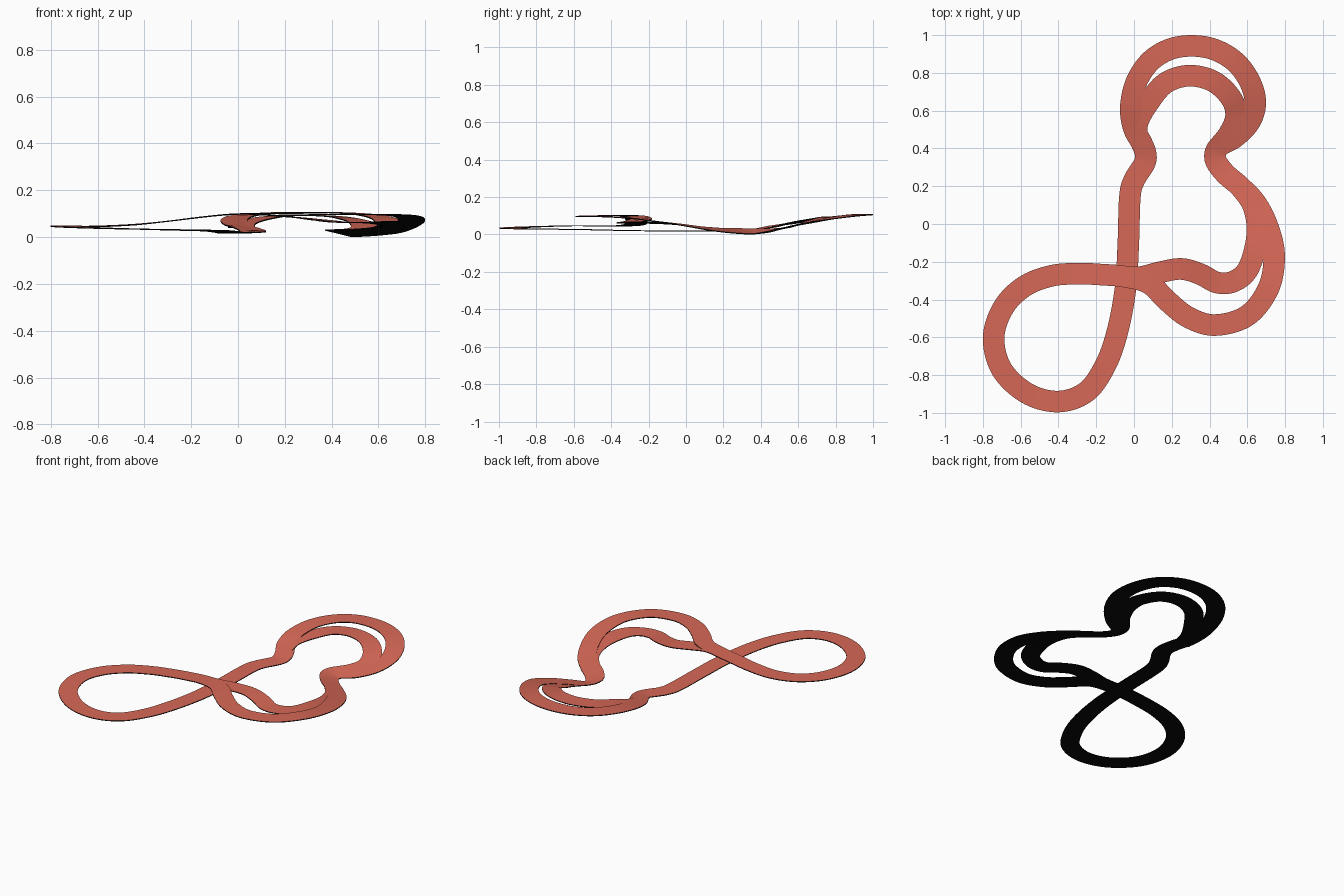
import bpy, bmesh
from mathutils import Vector

if "Cube" in bpy.data.objects:
    bpy.data.objects.remove(bpy.data.objects["Cube"])

HALF = 0.057    # half the road width
THICK = 0.005   # slab thickness
STEPS = 10      # samples between control points

road_red = bpy.data.materials.new("red_road")
road_red.diffuse_color = (0.68, 0.14, 0.095, 1)
road_red.use_nodes = True
road_red.node_tree.nodes["Principled BSDF"].inputs["Base Color"].default_value = road_red.diffuse_color
base_black = bpy.data.materials.new("black_base")
base_black.diffuse_color = (0.003, 0.003, 0.003, 1)
base_black.use_nodes = True
base_black.node_tree.nodes["Principled BSDF"].inputs["Base Color"].default_value = base_black.diffuse_color


def catmull(p0, p1, p2, p3, t):
    return 0.5 * (2 * p1 + (p2 - p0) * t + (2 * p0 - 5 * p1 + 4 * p2 - p3) * t * t
                  + (3 * p1 - p0 - 3 * p2 + p3) * t ** 3)


def ribbon(name, points, closed):
    """Thin road swept along x, y, z, bank points (bank = rise of the left edge)."""
    pts = [Vector(p if len(p) == 4 else (*p, 0)) for p in points]
    n = len(pts)
    get = (lambda i: pts[i % n]) if closed else (lambda i: pts[max(0, min(n - 1, i))])
    path = [catmull(get(i - 1), get(i), get(i + 1), get(i + 2), s / STEPS)
            for i in range(n if closed else n - 1) for s in range(STEPS)]
    if not closed:
        path.append(pts[-1])
    m = len(path)
    bm = bmesh.new()
    rows = []
    for i, p in enumerate(path):
        a = path[i - 1] if closed or i else p
        b = path[(i + 1) % m] if closed or i < m - 1 else p
        d = (b - a).xy.normalized()
        side = Vector((-d.y * HALF, d.x * HALF, p.w))
        top = [p.xyz + side, p.xyz - side]
        rows.append([bm.verts.new(c) for c in top]
                    + [bm.verts.new(c - Vector((0, 0, THICK))) for c in top])
    for i in range(m if closed else m - 1):
        (l0, r0, bl0, br0), (l1, r1, bl1, br1) = rows[i], rows[(i + 1) % m]
        bm.faces.new((r0, r1, l1, l0))
        for quad in ((bl0, bl1, br1, br0), (l0, l1, bl1, bl0), (br0, br1, r1, r0)):
            bm.faces.new(quad).material_index = 1
    mesh = bpy.data.meshes.new(name)
    bm.to_mesh(mesh)
    bm.free()
    mesh.materials.append(road_red)
    mesh.materials.append(base_black)
    ob = bpy.data.objects.new(name, mesh)
    bpy.context.collection.objects.link(ob)
    bpy.context.view_layer.objects.active = ob
    ob.select_set(True)
    bpy.ops.object.shade_smooth_by_angle()
    ob.select_set(False)
    return ob


# Main circuit: lower straight, top bend, neck, right bend, bridge, left loop
ribbon("main_circuit", [
    (-.088, -.57, .03), (-.045, -.34, .025), (-.03, -.1, .022), (-.022, .14, .022),
    (0, .23, .022), (.055, .32, .025), (.062, .37, .03), (.04, .43, .04),
    (-.002, .51, .055), (-.017, .62, .075), (.012, .75, .092), (.085, .86, .102),
    (.19, .925, .108), (.31, .943, .109), (.43, .922, .107), (.54, .855, .1),
    (.615, .75, .085), (.642, .64, .065), (.612, .54, .042, -.005),
    (.535, .46, .025, -.01), (.45, .41, .02, -.013), (.43, .345, .02, -.014),
    (.48, .27, .021, -.014), (.56, .2, .025, -.013), (.645, .11, .034, -.011),
    (.71, -.02, .054, -.006), (.742, -.17, .075, 0), (.712, -.34, .094),
    (.6, -.485, .1), (.43, -.535, .1), (.29, -.495, .102), (.18, -.41, .104),
    (.08, -.315, .104), (-.04, -.28, .1), (-.17, -.268, .087), (-.3, -.263, .071),
    (-.44, -.275, .057), (-.58, -.33, .05), (-.69, -.44, .049), (-.743, -.6, .05),
    (-.7, -.77, .046), (-.565, -.897, .041), (-.4, -.94, .037),
    (-.25, -.887, .034), (-.15, -.745, .032)], True)

# Inner lane of the top bend
ribbon("top_inner_lane", [
    (.015, .46, .045), (.02, .54, .059), (.075, .64, .077), (.165, .745, .092),
    (.29, .785, .096), (.42, .755, .09), (.515, .665, .07), (.54, .57, .046),
    (.505, .48, .027, -.01), (.45, .41, .02, -.013)], False)

# Inner lane of the right bend
ribbon("right_inner_lane", [
    (.56, .2, .025, -.013), (.625, .11, .034, -.01), (.652, 0, .05, -.002),
    (.643, -.12, .064, .004), (.6, -.245, .067, .003), (.525, -.305, .066), (.44, -.31, .067),
    (.35, -.265, .076), (.25, -.238, .087), (.14, -.255, .097),
    (.04, -.28, .102), (-.04, -.28, .1)], False)

# Rest the lowest edge on the ground
roads = list(bpy.context.collection.objects)
low = min(v.co.z for o in roads for v in o.data.vertices)
for o in roads:
    for v in o.data.vertices:
        v.co.z -= low
